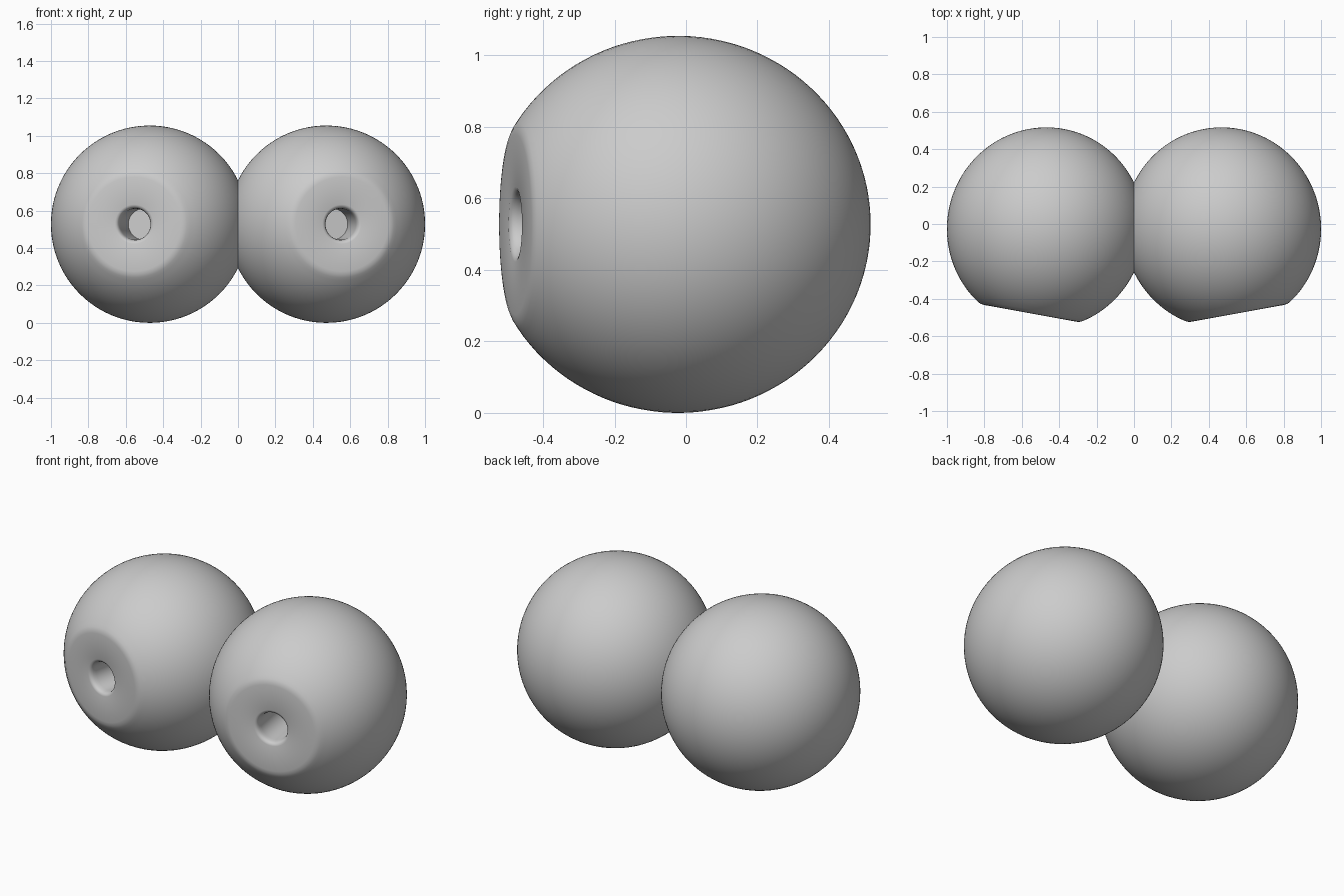
import bpy, bmesh, math
from mathutils import Matrix

if "Cube" in bpy.data.objects:
    bpy.data.objects.remove(bpy.data.objects["Cube"])

R, AX = 0.5275, 0.539          # radius across and along the lathe axis
FLAT, FLOOR = 0.463, 0.18      # distances of flat face and hole floor from the centre
TILT = math.radians(10.3)

grey = bpy.data.materials.new("plain grey")
grey.diffuse_color = (0.6, 0.6, 0.6, 1)
grey.use_nodes = True
grey.node_tree.nodes["Principled BSDF"].inputs["Base Color"].default_value = grey.diffuse_color

# Profile (radius, distance along the axis): ball, softened rim, flat, hole
end = math.acos(0.79)
N = 48
profile = []
for i in range(N + 1):
    a = math.pi - (math.pi - end) * i / N
    profile.append((R * math.sin(a), AX * math.cos(a)))
profile += [(0.301, 0.442), (0.285, 0.453), (0.270, 0.460), (0.252, FLAT),
            (0.105, FLAT), (0.096, FLAT - 0.003), (0.089, FLAT - 0.01),
            (0.085, FLAT - 0.022), (0.083, FLAT - 0.04),
            (0.083, FLOOR), (0.0, FLOOR)]
profile[0] = (0.0, -AX)

# Right ball, turned around a forward axis that splays outwards
bm = bmesh.new()
verts = [bm.verts.new((r, 0, h)) for r, h in profile]
edges = [bm.edges.new(p) for p in zip(verts, verts[1:])]
bmesh.ops.spin(bm, geom=verts + edges, cent=(0, 0, 0), axis=(0, 0, 1),
               angle=2 * math.pi, steps=96, use_merge=True)
bmesh.ops.remove_doubles(bm, verts=bm.verts[:], dist=1e-5)
bmesh.ops.transform(bm, verts=bm.verts[:], matrix=(
    Matrix.Translation((0.4725, -0.022, R))
    @ Matrix.Rotation(TILT, 4, 'Z') @ Matrix.Rotation(math.pi / 2, 4, 'X')))

# Trim where the two balls meet
bmesh.ops.bisect_plane(bm, geom=bm.verts[:] + bm.edges[:] + bm.faces[:],
                       plane_co=(0, 0, 0), plane_no=(1, 0, 0), clear_inner=True)
bmesh.ops.recalc_face_normals(bm, faces=bm.faces[:])
# Trimmed ball is open, so make sure its outside faces outwards
far = max(bm.faces, key=lambda f: f.calc_center_median().x)
if far.normal.x < 0:
    bmesh.ops.reverse_faces(bm, faces=bm.faces[:])

mesh = bpy.data.meshes.new("twin_eyeballs")
bm.to_mesh(mesh)
bm.free()
mesh.materials.append(grey)
balls = bpy.data.objects.new("twin_eyeballs", mesh)
bpy.context.collection.objects.link(balls)

# Left ball
mirror = balls.modifiers.new("Mirror", 'MIRROR')
mirror.merge_threshold = 0.0005

bpy.context.view_layer.objects.active = balls
balls.select_set(True)
bpy.ops.object.modifier_apply(modifier="Mirror")
bpy.ops.object.shade_smooth_by_angle(angle=math.radians(40))
